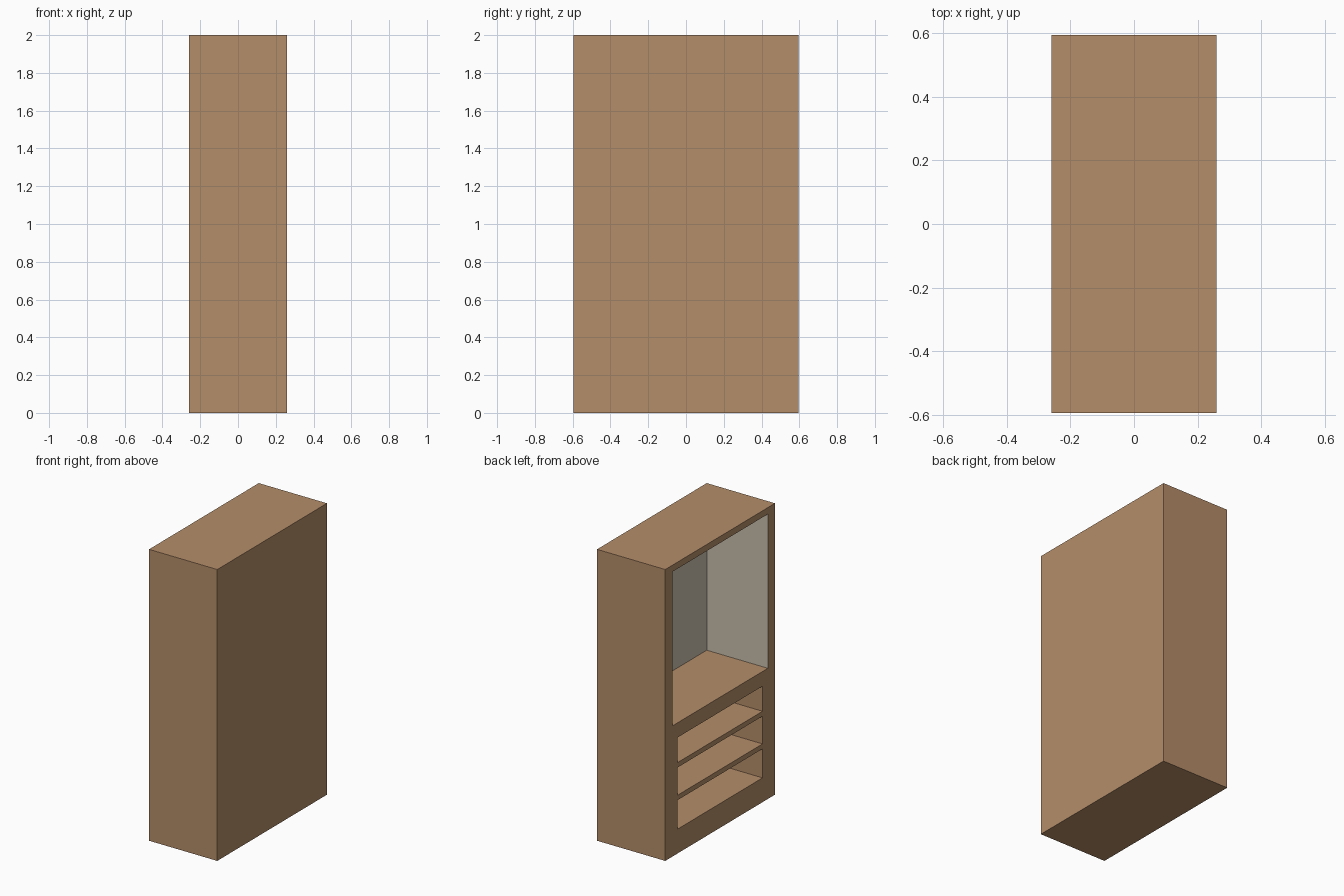
import bpy, bmesh
from mathutils import Vector

if "Cube" in bpy.data.objects:
    bpy.data.objects.remove(bpy.data.objects["Cube"])

HX, HY, H = 0.259, 0.595, 2.0      # half depth, half width, height
BACK = 0.205                       # inner face of the back panel


def lin(c):
    c /= 255
    return c / 12.92 if c <= 0.04045 else ((c + 0.055) / 1.055) ** 2.4


def material(name, rgb):
    m = bpy.data.materials.new(name)
    m.diffuse_color = (*[lin(c) for c in rgb], 1)
    m.use_nodes = True
    m.node_tree.nodes["Principled BSDF"].inputs["Base Color"].default_value = m.diffuse_color
    return m


def box(name, lo, hi):
    bm = bmesh.new()
    bmesh.ops.create_cube(bm, size=1)
    lo, hi = Vector(lo), Vector(hi)
    for v in bm.verts:
        v.co = (lo + hi) / 2 + v.co * (hi - lo)
    me = bpy.data.meshes.new(name)
    bm.to_mesh(me)
    bm.free()
    ob = bpy.data.objects.new(name, me)
    bpy.context.collection.objects.link(ob)
    return ob


wood = material("warm wood", (181, 141, 105))
grey = material("grey lining", (201, 191, 174))

# cabinet body, open on the -x side
cabinet = box("cabinet", (-HX, -HY, 0), (HX, HY, H))

# (half width, bottom, top) of the upper niche and the three shelf slots
openings = [(0.518, 0.897, 1.955), (0.46, 0.624, 0.796),
            (0.46, 0.40, 0.59), (0.46, 0.167, 0.366)]
cutters = []
for i, (w, z0, z1) in enumerate(openings):
    cut = box(f"opening_cutter_{i}", (-HX - 0.1, -w, z0), (BACK, w, z1))
    cut.hide_render = True
    cutters.append(cut)
    mod = cabinet.modifiers.new("opening", 'BOOLEAN')
    mod.operation, mod.solver, mod.object = 'DIFFERENCE', 'EXACT', cut

# apply the cuts, then drop the cutters
deps = bpy.context.evaluated_depsgraph_get()
mesh = bpy.data.meshes.new_from_object(cabinet.evaluated_get(deps))
cabinet.modifiers.clear()
cabinet.data = mesh
for cut in cutters:
    bpy.data.objects.remove(cut)

# grey walls and ceiling inside the niche, wooden floor
mesh.materials.clear()
mesh.materials.append(wood)
mesh.materials.append(grey)
for f in mesh.polygons:
    c = f.center
    inside = abs(c.y) < 0.53 and 0.95 < c.z < 1.97 and -HX + 0.01 < c.x < HX - 0.01
    f.material_index = 1 if inside else 0
